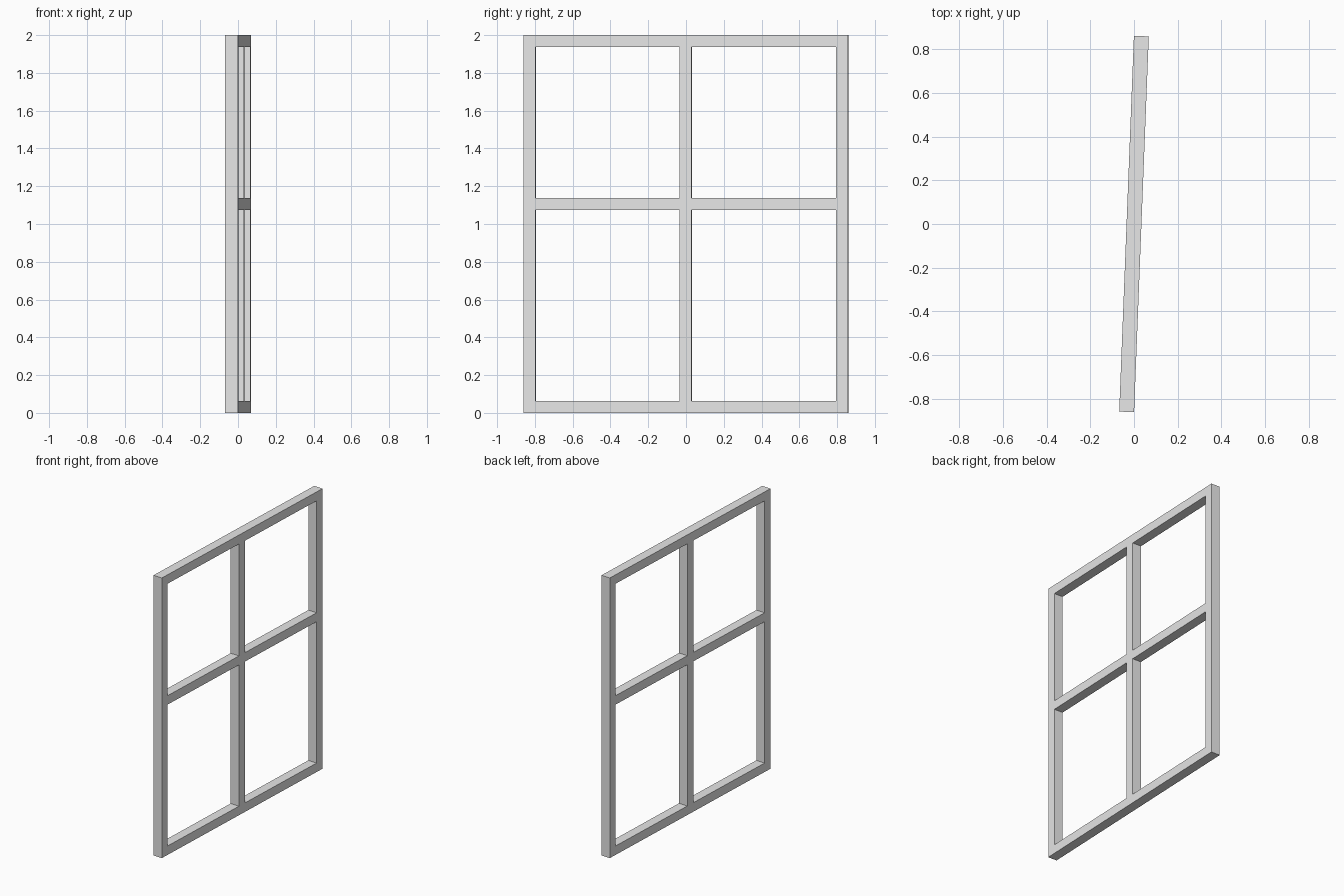
import bpy
import math
from mathutils import Matrix

cube = bpy.data.objects.get("Cube")
if cube:
    bpy.data.objects.remove(cube, do_unlink=True)

LENGTH, HEIGHT = 1.72, 2.0
BAR, DEPTH = 0.064, 0.068
TURN = Matrix.Rotation(math.radians(-2.24), 4, "Z")

# Single plain finish
grey = bpy.data.materials.new("light_grey")
grey.use_nodes = True
grey.diffuse_color = (0.8, 0.8, 0.8, 1)
grey.node_tree.nodes["Principled BSDF"].inputs["Base Color"].default_value = (0.8, 0.8, 0.8, 1)


def bar(name, y, z, size_y, size_z):
    """Box bar centred at y, z in the plane of the frame."""
    bpy.ops.mesh.primitive_cube_add(size=1)
    obj = bpy.context.object
    obj.name = name
    obj.data.transform(TURN @ Matrix.Translation((0, y, z))
                       @ Matrix.Diagonal((DEPTH, size_y, size_z, 1)))
    obj.data.materials.append(grey)


# Full-height side posts
edge = (LENGTH - BAR) / 2
for name, y in (("front_post", -edge), ("back_post", edge)):
    bar(name, y, HEIGHT / 2, BAR, HEIGHT)

# Rails between the side posts
rail_heights = {"bottom_rail": BAR / 2, "middle_rail": 1.105, "top_rail": HEIGHT - BAR / 2}
for name, z in rail_heights.items():
    bar(name, 0, z, LENGTH - 2 * BAR, BAR)

# Centre mullion, split by the middle rail
levels = list(rail_heights.values())
for name, low, high in zip(("lower_mullion", "upper_mullion"), levels, levels[1:]):
    bar(name, -0.002, (low + high) / 2, BAR, high - low - BAR)
